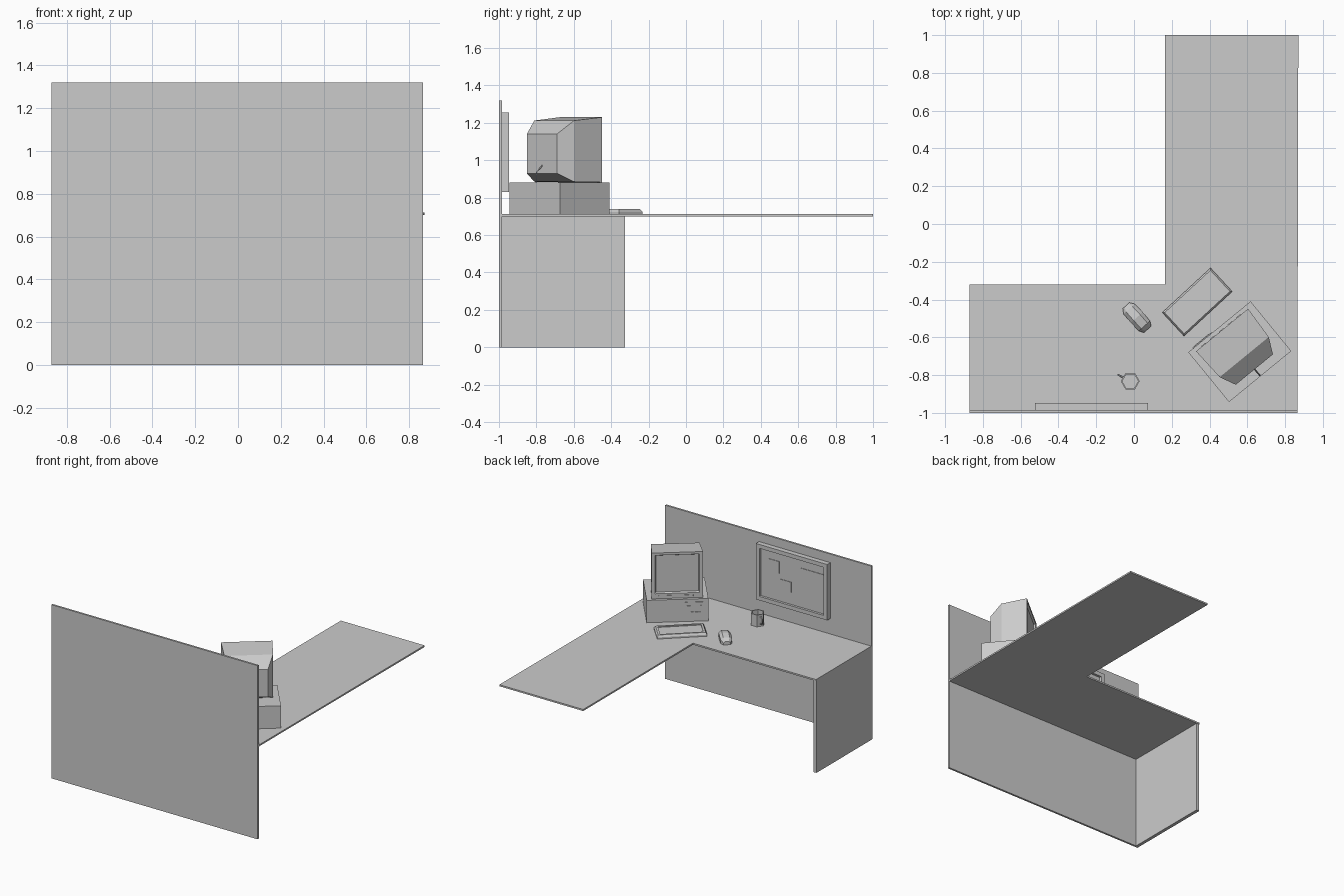
import bpy, bmesh, math
from mathutils import Vector

if "Cube" in bpy.data.objects:
    bpy.data.objects.remove(bpy.data.objects["Cube"])


def loft(name, rings, loc=(0, 0, 0), angle=0):
    """Skin a stack of equal-sized point rings and cap both ends."""
    bm = bmesh.new()
    vs = [[bm.verts.new(p) for p in ring] for ring in rings]
    n = len(vs[0])
    for a, b in zip(vs, vs[1:]):
        for i in range(n):
            j = (i + 1) % n
            bm.faces.new((a[i], a[j], b[j], b[i]))
    bm.faces.new(vs[0][::-1])
    bm.faces.new(vs[-1])
    bmesh.ops.recalc_face_normals(bm, faces=bm.faces)
    me = bpy.data.meshes.new(name)
    bm.to_mesh(me)
    bm.free()
    ob = bpy.data.objects.new(name, me)
    bpy.context.collection.objects.link(ob)
    ob.location = loc
    ob.rotation_euler.z = math.radians(angle)
    return ob


def rect_z(x0, x1, y0, y1, z):
    return [(x0, y0, z), (x1, y0, z), (x1, y1, z), (x0, y1, z)]


def rect_y(x0, x1, z0, z1, y):
    return [(x0, y, z0), (x1, y, z0), (x1, y, z1), (x0, y, z1)]


def box(name, x0, x1, y0, y1, z0, z1, loc=(0, 0, 0), angle=0):
    return loft(name, [rect_z(x0, x1, y0, y1, z0), rect_z(x0, x1, y0, y1, z1)], loc, angle)


def tube(name, pts, r):
    cu = bpy.data.curves.new(name, 'CURVE')
    cu.dimensions = '3D'
    cu.bevel_depth = r
    cu.bevel_resolution = 0
    cu.use_fill_caps = True
    sp = cu.splines.new('POLY')
    sp.points.add(len(pts) - 1)
    for p, c in zip(sp.points, pts):
        p.co = (*c, 1)
    ob = bpy.data.objects.new(name, cu)
    bpy.context.collection.objects.link(ob)


# desk: L-shaped top, back partition, side panel
L = [(-0.87, -0.985), (0.865, -0.985), (0.87, 1), (0.165, 1), (0.165, -0.32), (-0.87, -0.32)]
loft("desk_top", [[(x, y, z) for x, y in L] for z in (0.70, 0.712)])
box("back_partition", -0.87, 0.865, -1, -0.985, 0, 1.32)
box("side_panel", -0.87, -0.845, -0.985, -0.325, 0, 0.70)

# pin board with recessed face and papers
fx0, fx1, fz0, fz1 = -0.525, 0.075, 0.83, 1.255
w = 0.03
loft("pin_board", [rect_y(fx0, fx1, fz0, fz1, -0.985),
                   rect_y(fx0, fx1, fz0, fz1, -0.947),
                   rect_y(fx0 + w, fx1 - w, fz0 + w, fz1 - w, -0.947),
                   rect_y(fx0 + w, fx1 - w, fz0 + w, fz1 - w, -0.965)])
for i, (x0, x1, z0, z1) in enumerate([(-0.11, -0.02, 1.07, 1.16),
                                      (-0.21, -0.12, 0.95, 1.03),
                                      (-0.485, -0.29, 0.88, 1.16)]):
    box(f"paper_{i}", x0, x1, -0.966, -0.961, z0, z1)

# computer case, its front faces local +y
C, A = (0.56, -0.676, 0), 39.3
box("computer_case", -0.213, 0.213, -0.17, 0.17, 0.712, 0.882, C, A)
box("drive_bay", -0.18, -0.05, 0.165, 0.174, 0.80, 0.86, C, A)
box("drive_slot", -0.165, -0.065, 0.17, 0.177, 0.826, 0.834, C, A)
for i in range(4):
    x = -0.175 + i * 0.032
    box(f"case_button_{i}", x, x + 0.022, 0.165, 0.175, 0.735, 0.785, C, A)

# monitor: tapered tube housing with recessed screen
loft("monitor", [rect_y(-0.127, 0.127, 0.93, 1.14, -0.122),
                 rect_y(-0.168, 0.168, 0.885, 1.212, -0.037),
                 rect_y(-0.178, 0.178, 0.882, 1.23, 0.148),
                 rect_y(-0.155, 0.155, 0.92, 1.212, 0.148),
                 rect_y(-0.148, 0.148, 0.927, 1.205, 0.135)], C, A)
for i in range(5):
    x = -0.14 + i * 0.06
    box(f"monitor_button_{i}", x, x + 0.03, 0.145, 0.152, 0.896, 0.906, C, A)
tube("monitor_plug", [(0.635, -0.765, 0.975), (0.665, -0.80, 0.935), (0.668, -0.803, 0.882)], 0.004)

# keyboard with bevelled rim and recessed key bed
K, KA = (0.335, -0.413, 0), 42.7
loft("keyboard", [rect_z(-h, h, -d, d, z) for h, d, z in
                  ((0.174, 0.085, 0.712), (0.174, 0.085, 0.724), (0.165, 0.076, 0.738),
                   (0.15, 0.062, 0.738), (0.15, 0.062, 0.731))], K, KA)

# mouse
loft("mouse", [[(x, -hw, 0), (x, hw, 0), (x, hw, h * 0.6), (x, hw * 0.55, h),
                (x, -hw * 0.55, h), (x, -hw, h * 0.6)] for x, hw, h in
               ((-0.085, 0.024, 0.025), (-0.06, 0.04, 0.045), (0.0, 0.042, 0.055),
                (0.06, 0.04, 0.045), (0.085, 0.026, 0.02))], (0.015, -0.495, 0.712), -48)

# six-sided mug and handle
loft("mug", [[(r * math.cos(k * math.pi / 3), r * math.sin(k * math.pi / 3), z) for k in range(6)]
             for r, z in ((0.05, 0), (0.05, 0.09), (0.042, 0.09), (0.042, 0.012))],
     (-0.02, -0.832, 0.712))
tube("mug_handle", [(-0.058, -0.812, 0.785), (-0.085, -0.798, 0.78),
                    (-0.085, -0.798, 0.742), (-0.058, -0.812, 0.73)], 0.005)
